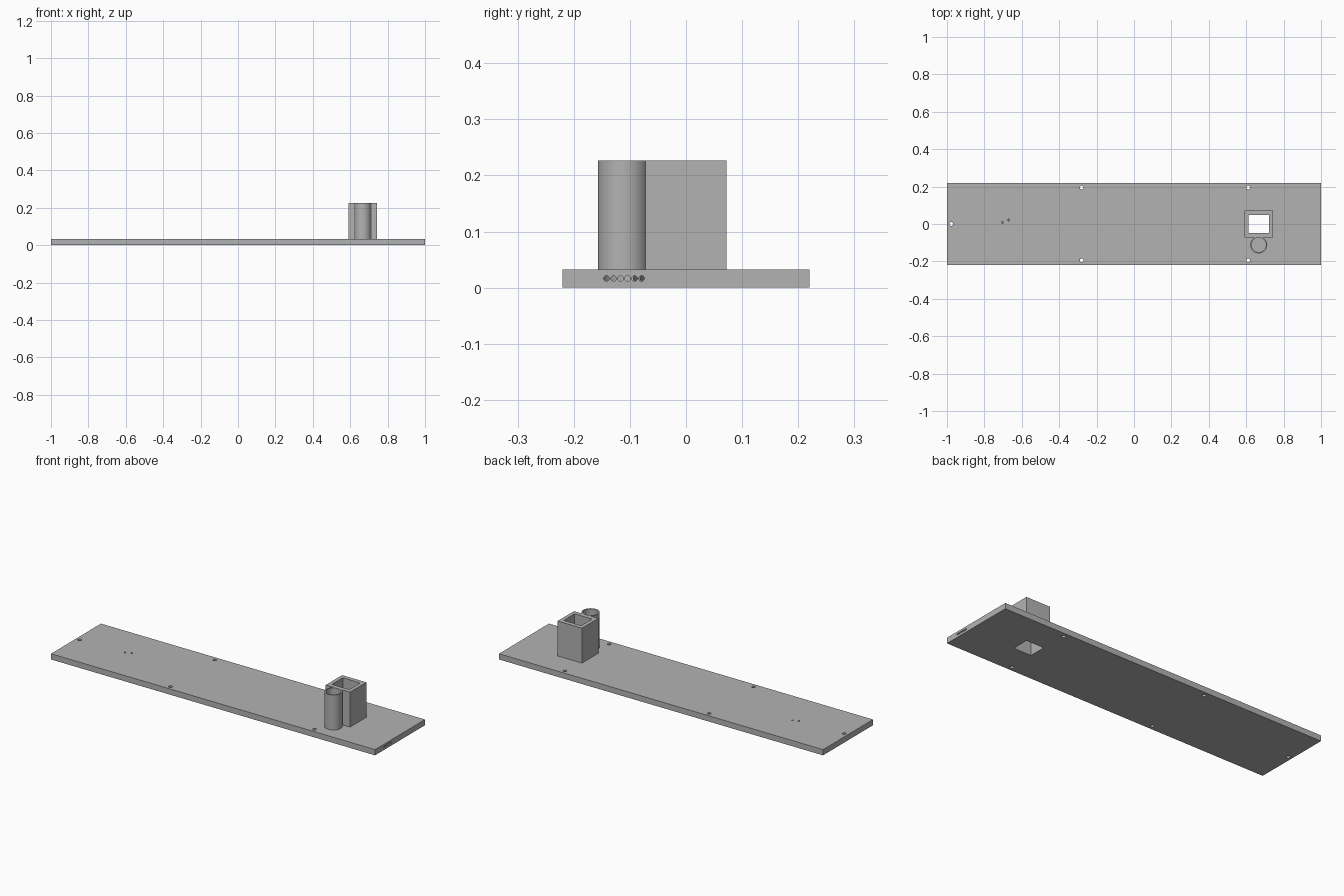
import bpy, math
from mathutils import Vector

if "Cube" in bpy.data.objects:
    bpy.data.objects.remove(bpy.data.objects["Cube"])

grey = bpy.data.materials.new("plain grey")
grey.diffuse_color = (0.45, 0.45, 0.45, 1)
grey.use_nodes = True
grey.node_tree.nodes["Principled BSDF"].inputs["Base Color"].default_value = grey.diffuse_color


def box(name, x0, x1, y0, y1, z0, z1):
    bpy.ops.mesh.primitive_cube_add(size=1, location=((x0 + x1) / 2, (y0 + y1) / 2, (z0 + z1) / 2))
    ob = bpy.context.object
    ob.name = name
    ob.scale = (x1 - x0, y1 - y0, z1 - z0)
    bpy.ops.object.transform_apply(location=True, rotation=True, scale=True)
    ob.data.materials.append(grey)
    return ob


def rod(name, start, end, radius, sides=24):
    a, b = Vector(start), Vector(end)
    bpy.ops.mesh.primitive_cylinder_add(vertices=sides, radius=radius, depth=(b - a).length,
                                        location=(a + b) / 2)
    ob = bpy.context.object
    ob.name = name
    ob.rotation_euler = (b - a).to_track_quat('Z', 'Y').to_euler()
    bpy.ops.object.transform_apply(location=True, rotation=True, scale=True)
    ob.data.materials.append(grey)
    return ob


def combine(target, other, operation):
    mod = target.modifiers.new("combine", 'BOOLEAN')
    mod.operation = operation
    mod.solver = 'EXACT'
    mod.object = other
    bpy.context.view_layer.objects.active = target
    bpy.ops.object.modifier_apply(modifier=mod.name)
    bpy.data.objects.remove(other, do_unlink=True)


TOP, HEIGHT = 0.032, 0.227
CX, TUBE_Y = 0.667, -0.1115

# Base plate with a square tower and a round tube standing on it
plate = box("base_plate", -1, 1, -0.22, 0.22, 0, TOP)
combine(plate, box("square_tower", CX - 0.075, CX + 0.075, -0.072, 0.072, 0.01, HEIGHT), 'UNION')
combine(plate, rod("round_tube", (CX, TUBE_Y, 0.012), (CX, TUBE_Y, HEIGHT), 0.0455, 64), 'UNION')

# Square shaft right through the tower and plate, round bore ending in the plate
combine(plate, box("shaft", CX - 0.054, CX + 0.054, -0.048, 0.048, -0.1, 0.4), 'DIFFERENCE')
combine(plate, rod("bore", (CX, TUBE_Y, 0.009), (CX, TUBE_Y, 0.4), 0.0385, 64), 'DIFFERENCE')

# Screw holes through the plate
for x, y in [(-0.977, 0), (-0.28, 0.195), (-0.28, -0.195), (0.61, 0.195), (0.61, -0.195)]:
    combine(plate, rod("screw_hole", (x, y, -0.1), (x, y, 0.1), 0.01), 'DIFFERENCE')

# Six cable holes from the end face into the bore
ZC = 0.0165
cable_y = [-0.1417 + 0.0125 * i for i in range(6)]
for y in cable_y:
    combine(plate, rod("cable_hole", (1.1, y, ZC), (CX, y, ZC), 0.005, 16), 'DIFFERENCE')

# Two long cable channels from the bore to small openings in the top
for y, (ex, ey) in zip(cable_y[4:], [(-0.703, 0.008), (-0.671, 0.021)]):
    combine(plate, rod("cable_channel", (CX, y, ZC), (ex, ey, ZC), 0.0045, 16), 'DIFFERENCE')
    combine(plate, rod("cable_outlet", (ex, ey, ZC), (ex, ey, 0.1), 0.005, 16), 'DIFFERENCE')

# Smooth round walls, sharp edges
bpy.ops.object.select_all(action='DESELECT')
plate.select_set(True)
bpy.context.view_layer.objects.active = plate
plate.data.materials.clear()
plate.data.materials.append(grey)
for face in plate.data.polygons:
    face.material_index = 0
bpy.ops.object.shade_smooth_by_angle(angle=math.radians(30))
